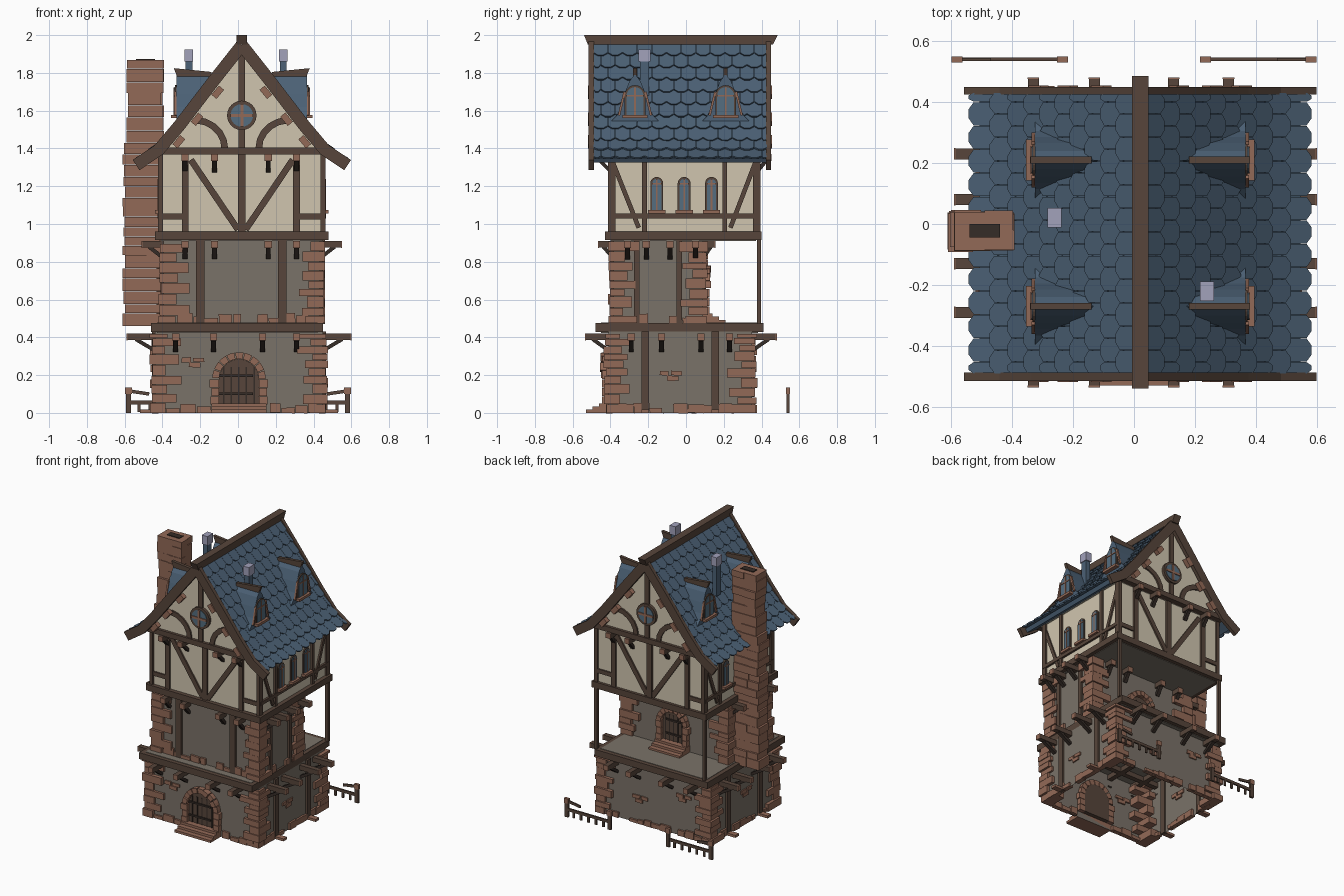
import bpy, bmesh, math, random
from mathutils import Vector

random.seed(4)
if "Cube" in bpy.data.objects:
    bpy.data.objects.remove(bpy.data.objects["Cube"])

COLOURS = {
    "plaster": (0.195, 0.168, 0.138), "cream": (0.63, 0.56, 0.43), "brick": (0.29, 0.142, 0.095),
    "wood": (0.095, 0.06, 0.043), "dark_wood": (0.036, 0.025, 0.02), "slate": (0.072, 0.12, 0.18),
    "glass": (0.09, 0.155, 0.215), "metal": (0.36, 0.36, 0.5)}
materials, parts = {}, {}
for title, rgb in COLOURS.items():
    mat = bpy.data.materials.new(title)
    mat.use_nodes = True
    mat.diffuse_color = (*rgb, 1)
    mat.node_tree.nodes["Principled BSDF"].inputs["Base Color"].default_value = (*rgb, 1)
    materials[title] = mat


def part(name, colour):
    return parts.setdefault(name, (bmesh.new(), colour))[0]


def face(axis, sign, base):
    """Wall frame: along the wall, up, and outward."""
    if axis == "y":
        return lambda u, z, o: (u, base + sign * o, z)
    return lambda u, z, o: (base + sign * o, u, z)


def faces(x0, x1, y0, y1):
    return {"front": face("y", -1, y0), "back": face("y", 1, y1),
            "right": face("x", 1, x1), "left": face("x", -1, x0)}


def prism(bm, place, outline, back, front):
    low, high = [[bm.verts.new(place(p[0], p[1], off + (p[2] if len(p) > 2 else 0)))
                  for p in outline] for off in (back, front)]
    bm.faces.new(low)
    bm.faces.new(high)
    for i in range(len(low)):
        j = (i + 1) % len(low)
        bm.faces.new((low[i], low[j], high[j], high[i]))


def rect(u0, z0, u1, z1, wobble=0.0):
    r = lambda v: v + random.uniform(-wobble, wobble)
    return [(r(u0), r(z0)), (r(u1), r(z0)), (r(u1), r(z1)), (r(u0), r(z1))]


def box(bm, lo, hi):
    prism(bm, face("y", 1, 0), rect(lo[0], lo[2], hi[0], hi[2]), lo[1], hi[1])


def band(path, width):
    pts = [Vector(p) for p in path]
    left, right = [], []
    for i, p in enumerate(pts):
        d = (pts[min(i + 1, len(pts) - 1)] - pts[max(i - 1, 0)]).normalized()
        n = Vector((-d.y, d.x)) * width / 2
        left.append(p + n)
        right.append(p - n)
    return left + right[::-1]


def arc(cu, cz, r, start, end, n):
    angles = [math.radians(start + (end - start) * i / n) for i in range(n + 1)]
    return [(cu + r * math.cos(a), cz + r * math.sin(a)) for a in angles]


def arch(cu, z0, half, spring):
    return [(cu - half, z0), (cu + half, z0)] + arc(cu, spring, half, 0, 180, 10)


def quoins(x, y, sx, sy, z, top):
    bm, course = part("corner_stones", "brick"), 0
    while z < top - 0.02:
        h = min(random.uniform(0.035, 0.06), top - z)
        out, long = random.uniform(0.012, 0.028), random.uniform(0.09, 0.14)
        short = random.uniform(0.05, 0.08)
        lx, ly = (long, short) if course % 2 else (short, long)
        xs, ys = sorted((x + sx * out, x - sx * lx)), sorted((y + sy * out, y - sy * ly))
        box(bm, (xs[0], ys[0], z), (xs[1], ys[1], z + h - 0.003))
        z, course = z + h, course + 1


def stone_row(place, u0, u1, z):
    while u0 < u1:
        w = random.uniform(0.04, 0.09)
        if random.random() < 0.8:
            prism(part("base_stones", "brick"), place,
                  rect(u0, z, u0 + w - 0.004, z + random.uniform(0.02, 0.055), 0.003), -0.02, 0.014)
        u0 += w


def patch(place, u, z):
    for du, dz, w in ((0, 0, 0.06), (-0.04, 0.028, 0.05), (0.02, 0.028, 0.06)):
        prism(part("wall_bricks", "brick"), place, rect(u + du, z + dz, u + du + w, z + dz + 0.025, 0.003), -0.01, 0.009)


def door(name, place, cu, z0, half, spring):
    prism(part(name, "wood"), place, arch(cu, z0, half, spring), -0.03, 0.008)
    for k in range(-2, 3):
        u = cu + k * half * 0.38
        prism(part(name + "_gaps", "dark_wood"), place, rect(u - 0.004, z0, u + 0.004, spring + half * 0.6), 0, 0.013)
    for z in (z0 + 0.05, spring + 0.01):
        prism(part(name + "_straps", "dark_wood"), place, rect(cu - half, z, cu + half * 0.7, z + 0.012), 0, 0.017)
    surround = part(name + "_surround", "brick")
    for i in range(9):
        stone = arc(cu, spring, half, i * 20, i * 20 + 18, 2) + arc(cu, spring, half + 0.036, i * 20 + 18, i * 20, 2)
        prism(surround, place, stone, -0.03, random.uniform(0.03, 0.045))
    for s in (-1, 1):
        for i in range(3):
            h = (spring - z0) / 3
            prism(surround, place, rect(cu + s * half, z0 + i * h, cu + s * (half + random.uniform(0.035, 0.05)),
                                        z0 + i * h + h - 0.003), -0.03, 0.035)
    for i in range(3):
        prism(part(name + "_steps", "brick"), place,
              rect(cu - half - 0.04, z0 - 0.045 + i * 0.017, cu + half + 0.04, z0 - 0.028 + i * 0.017), 0, 0.12 - i * 0.035)


# Ground floor, open underneath, and recessed first floor
bodies = part("stone_storey_walls", "plaster")
box(bodies, (-0.44, -0.41, 0), (0.45, 0.35, 0.43))
bodies.faces.ensure_lookup_table()
bmesh.ops.delete(bodies, geom=[f for f in bodies.faces if all(v.co.z < 0.01 for v in f.verts)], context="FACES")
box(bodies, (-0.395, -0.385, 0.47), (0.435, 0.09, 0.92))
ground, first = faces(-0.44, 0.45, -0.41, 0.35), faces(-0.395, 0.435, -0.385, 0.09)
for sx in (-1, 1):
    for sy in (-1, 1):
        quoins(0.45 if sx > 0 else -0.44, 0.35 if sy > 0 else -0.41, sx, sy, 0, 0.42)
        quoins(0.435 if sx > 0 else -0.395, 0.09 if sy > 0 else -0.385, sx, sy, 0.475, 0.91)
for place, u0, u1 in ((ground["right"], -0.36, 0.3), (ground["left"], -0.36, 0.3), (ground["back"], -0.38, 0.38),
                      (ground["front"], -0.38, -0.16), (ground["front"], 0.17, 0.38)):
    stone_row(place, u0, u1, 0)
for key, u0, u1 in (("front", -0.32, 0.36), ("right", -0.33, 0.03), ("left", -0.33, 0.03)):
    stone_row(first[key], u0, u1, 0.475)
for key, u, z in (("front", -0.26, 0.24), ("right", -0.1, 0.17), ("left", -0.08, 0.2), ("back", 0.1, 0.15), ("back", -0.25, 0.25)):
    patch(ground[key], u, z)
door("front_door", ground["front"], 0.005, 0.045, 0.105, 0.18)
door("balcony_door", first["back"], 0.03, 0.52, 0.085, 0.66)

# Wall posts
posts = part("wall_posts", "wood")
for key in ("left", "right"):
    for u in (-0.215, 0.155):
        prism(posts, ground[key], rect(u - 0.02, 0, u + 0.02, 0.43), -0.01, 0.015)
        prism(part("post_feet", "brick"), ground[key], rect(u - 0.02, 0, u + 0.02, 0.018), 0, 0.08)
    for u in (-0.26, -0.035):
        prism(posts, first[key], rect(u - 0.015, 0.47, u + 0.015, 0.92), -0.01, 0.015)
for u in (-0.2, 0.235):
    prism(posts, first["front"], rect(u - 0.022, 0.47, u + 0.022, 0.92), -0.01, 0.015)
for x in (-0.42, 0.45):
    box(part("balcony_posts", "wood"), (x - 0.011, 0.375, 0.47), (x + 0.011, 0.397, 0.92))

# Floor frames with boarding above and below
frames, boards = part("floor_frames", "wood"), part("floor_boards", "plaster")
for lo, hi in (((-0.46, -0.48, 0.428), (0.45, 0.41, 0.475)), ((-0.44, -0.43, 0.915), (0.48, 0.4, 0.96))):
    box(frames, lo, hi)
    box(boards, (lo[0] + 0.03, lo[1] + 0.03, lo[2] - 0.004), (hi[0] - 0.03, hi[1] - 0.03, hi[2] + 0.003))


# Joists with end grain and brackets
def joist(axis, at, lo, hi, wall_lo, wall_hi, z):
    side = face("y" if axis == "x" else "x", 1, at)
    prism(part("joists", "wood"), side, rect(lo, z - 0.035, hi, z), -0.018, 0.018)
    for tip, wall, s in ((lo, wall_lo, -1), (hi, wall_hi, 1)):
        prism(part("joist_ends", "brick"), side, rect(tip, z - 0.036, tip + s * 0.006, z + 0.001), -0.019, 0.019)
        prism(part("brackets", "dark_wood"), side,
              band([(wall, z - 0.09), (wall + (tip - wall) * 0.7, z - 0.03)], 0.02), -0.013, 0.013)


for at in (-0.29, -0.13, 0.08, 0.23):
    joist("x", at, -0.585, 0.595, -0.44, 0.45, 0.42)
for at in (-0.33, -0.13, 0.13, 0.31):
    joist("y", at, -0.53, 0.475, -0.41, 0.35, 0.42)
for at in (-0.31, -0.21, -0.085, 0.05):
    joist("x", at, -0.505, 0.545, -0.395, 0.435, 0.91)
for at in (-0.28, -0.125, 0.16, 0.31):
    joist("y", at, -0.46, 0.15, -0.385, 0.09, 0.91)
    joist("y", at, -0.487, 0.447, -0.4, 0.38, 1.37)

# Timbered upper floor and gable
MID = 0.02
upper = part("upper_walls", "cream")
box(upper, (-0.41, -0.4, 0.95), (0.45, 0.38, 1.4))
prism(upper, face("y", 1, 0), [(-0.42, 1.37), (0.46, 1.37), (0.44, 1.41), (MID, 1.93), (-0.4, 1.41)], -0.45, 0.41)
walls, gables = faces(-0.41, 0.45, -0.4, 0.38), faces(-0.41, 0.45, -0.45, 0.41)
timber, glass, bars = part("timbers", "wood"), part("window_glass", "glass"), part("window_bars", "brick")
for key in ("front", "back"):
    low, high = walls[key], gables[key]
    for u, w in ((-0.41, 0.026), (0.45, 0.026), (-0.28, 0.035), (MID, 0.04), (0.31, 0.035)):
        prism(timber, low, rect(u - w / 2, 0.95, u + w / 2, 1.39), -0.01, 0.014)
    prism(timber, high, rect(-0.43, 1.367, 0.465, 1.405), -0.02, 0.02)
    prism(timber, high, rect(MID - 0.018, 1.4, MID + 0.018, 1.92), -0.01, 0.012)
    for s in (-1, 1):
        prism(timber, low, band([(MID + s * 0.02, 0.97), (MID + s * 0.27, 1.34)], 0.034), -0.01, 0.011)
        prism(timber, low, rect(MID + s * 0.43, 1.025, MID + s * 0.3, 1.055), -0.01, 0.011)
        curve = [(MID + s * (0.09 + 0.16 * (1 - math.cos(t / 10))), 1.4 + 0.15 * math.sin(t / 10)) for t in range(0, 16, 3)]
        prism(timber, high, band(curve, 0.035), -0.01, 0.011)
    prism(part("round_window_frame", "wood"), high, arc(MID, 1.575, 0.078, 0, 345, 23), 0, 0.02)
    prism(glass, high, arc(MID, 1.575, 0.06, 0, 345, 23), 0, 0.024)
    for du, dz in ((0.06, 0.008), (0.008, 0.06)):
        prism(bars, high, rect(MID - du, 1.575 - dz, MID + du, 1.575 + dz), 0, 0.03)


def arched_window(place, u, z0, half, spring, out):
    prism(part("window_frames", "wood"), place, arch(u, z0, half, spring), -0.01, out)
    prism(glass, place, arch(u, z0, half - 0.01, spring), 0, out + 0.004)
    prism(bars, place, rect(u - 0.004, z0, u + 0.004, spring + half - 0.012), 0, out + 0.008)
    prism(bars, place, rect(u - half + 0.01, spring - 0.006, u + half - 0.01, spring + 0.002), 0, out + 0.008)
    prism(part("window_sills", "brick"), place, rect(u - half - 0.012, z0 - 0.015, u + half + 0.012, z0 + 0.003), 0, out + 0.022)


for key in ("left", "right"):
    for u in (-0.387, -0.22, 0.205, 0.367):
        prism(timber, walls[key], rect(u - 0.013, 0.95, u + 0.013, 1.4), -0.01, 0.013)
    prism(timber, walls[key], rect(-0.4, 1.03, 0.38, 1.055), -0.01, 0.015)
    for a, b in ((-0.385, -0.25), (0.365, 0.235)):
        prism(timber, walls[key], band([(a, 1.32), (b, 0.98)], 0.024), -0.01, 0.011)
    for u in (-0.155, -0.01, 0.135):
        arched_window(walls[key], u, 1.07, 0.034, 1.215, 0.008)

# Flared roof, slates, bargeboards and ridge
PROFILE = [Vector(p) for p in ((0, 1.965), (0.15, 1.775), (0.33, 1.54), (0.44, 1.41), (0.56, 1.33))]


def slope(side):
    def place(u, s, off):
        for a, b in zip(PROFILE, PROFILE[1:]):
            length = (b - a).length
            if s <= length or b is PROFILE[-1]:
                break
            s -= length
        d = (b - a).normalized()
        p = a + d * s + Vector((-d.y, d.x)) * off
        return (MID + side * p.x, u, p.y)
    return place


across = face("y", 1, 0)
slates, tile, row = part("roof_slates", "slate"), 0.0775, 0.082
for side in (-1, 1):
    place = slope(side)
    deck = [Vector((MID + side * p.x, p.y - 0.02)) for p in PROFILE]
    prism(part("roof_deck", "slate"), across, band(deck[:-1] + [deck[-1].lerp(deck[-2], 0.35)], 0.03), -0.49, 0.43)
    for i in range(10):
        for k in range(13):
            u0 = -0.49 + tile * (k - (i % 2) / 2)
            a, b, s = max(u0, -0.49), min(u0 + tile - 0.002, 0.43), i * row
            if b - a > 0.02:
                c, e = a + (b - a) * 0.3, b - (b - a) * 0.3
                prism(slates, place, [(a, s), (a, s + row * 1.05, 0.012), (c, s + row * 1.27, 0.014),
                                      (e, s + row * 1.27, 0.014), (b, s + row * 1.05, 0.012), (b, s)], -0.004, 0.006)
    barge = [(MID + side * p.x, p.y - 0.018) for p in PROFILE]
    for y0, y1 in ((-0.515, -0.487), (0.424, 0.45)):
        prism(part("bargeboards", "wood"), across, band(barge, 0.065), y0, y1)
        for s in (0.29, 0.47, 0.62):
            x, _, z = place(0, s, -0.065)
            prism(part("purlin_ends", "brick"), across, band([(x - side * 0.02, z + 0.024), (x + side * 0.02, z - 0.024)], 0.035), y0 - 0.004, y1 + 0.004)
prism(part("ridge_beam", "wood"), face("x", 1, MID), [(-0.52, 1.95), (0.46, 1.95), (0.485, 2.0), (-0.54, 2.0)], -0.027, 0.027)

# Dormers with bell-shaped roofs
HALF = ((0.03, 1.755), (0.055, 1.69), (0.075, 1.62), (0.095, 1.575), (0.13, 1.54))
for side in (-1, 1):
    for y in (-0.27, 0.21):
        place = face("x", side, MID + side * 0.345)
        bell = [(y, 1.795)] + [(y + u, z) for u, z in HALF] + [(y - u, z) for u, z in HALF[::-1]]
        prism(part("dormer_roofs", "slate"), place, bell, -0.23, 0)
        arched_window(place, y, 1.575, 0.055, 1.68, 0.008)
        for s in (-1, 1):
            prism(part("dormer_trim", "brick"), place, band([(y + s * 0.085, 1.575), (y + s * 0.055, 1.7)], 0.012), 0, 0.012)
        x = MID + side * 0.16
        prism(part("dormer_ridges", "wood"), face("y", 1, y),
              [(x, 1.78), (x + side * 0.18, 1.775), (x + side * 0.2, 1.825), (x, 1.805)], -0.011, 0.011)

# Chimney and flues
z, bricks = 0.46, part("chimney_bricks", "brick")
while z < 1.84:
    h, lean = min(random.uniform(0.045, 0.075), 1.87 - z), 0.02 * (z > 1.37)
    r = lambda v: v + random.uniform(-0.007, 0.007)
    lo, hi, cut = (r(-0.605 + lean), r(-0.08)), (r(-0.405 + lean / 2), r(0.037)), random.uniform(0.35, 0.65)
    cx, cy = lo[0] + (hi[0] - lo[0]) * cut, lo[1] + (hi[1] - lo[1]) * cut
    for a, b in (((lo[0], r(lo[1])), (cx, cy)), ((cx, lo[1]), (r(hi[0]), cy)),
                 ((lo[0], cy), (cx, r(hi[1]))), ((cx, cy), (hi[0], hi[1]))):
        box(bricks, (*a, z), (*b, z + h - 0.002))
    z += h
box(part("chimney_opening", "dark_wood"), (-0.54, -0.045, z - 0.01), (-0.44, 0.0, z + 0.003))
for x, y in ((-0.26, 0.02), (0.24, -0.22)):
    box(part("flue_pipes", "slate"), (x - 0.018, y - 0.024, 1.64), (x + 0.018, y + 0.024, 1.87))
    box(part("flue_caps", "metal"), (x - 0.023, y - 0.032, 1.86), (x + 0.023, y + 0.032, 1.925))

# Broken fences behind the house
for s in (-1, 1):
    place = face("y", 1, 0.54)
    for u in (0.235, 0.58):
        prism(part("fence_posts", "wood"), place, rect(s * u - 0.014, 0, s * u + 0.014, 0.12), -0.008, 0.008)
        prism(part("fence_caps", "brick"), place, rect(s * u - 0.018, 0.1, s * u + 0.018, 0.135), -0.01, 0.01)
    rails = part("fence_rails", "wood")
    prism(rails, place, rect(s * 0.235, 0.045, s * 0.58, 0.065), -0.006, 0.006)
    prism(rails, place, band([(s * 0.57, 0.115), (s * 0.47, 0.1)], 0.018), -0.005, 0.005)
    for i in range(5):
        u = s * (0.285 + i * 0.06)
        prism(rails, place, rect(u - 0.008, 0.005, u + 0.008, 0.05), -0.005, 0.005)

for name, (bm, colour) in parts.items():
    bmesh.ops.recalc_face_normals(bm, faces=bm.faces[:])
    mesh = bpy.data.meshes.new(name)
    bm.to_mesh(mesh)
    bm.free()
    mesh.materials.append(materials[colour])
    bpy.context.collection.objects.link(bpy.data.objects.new(name, mesh))
